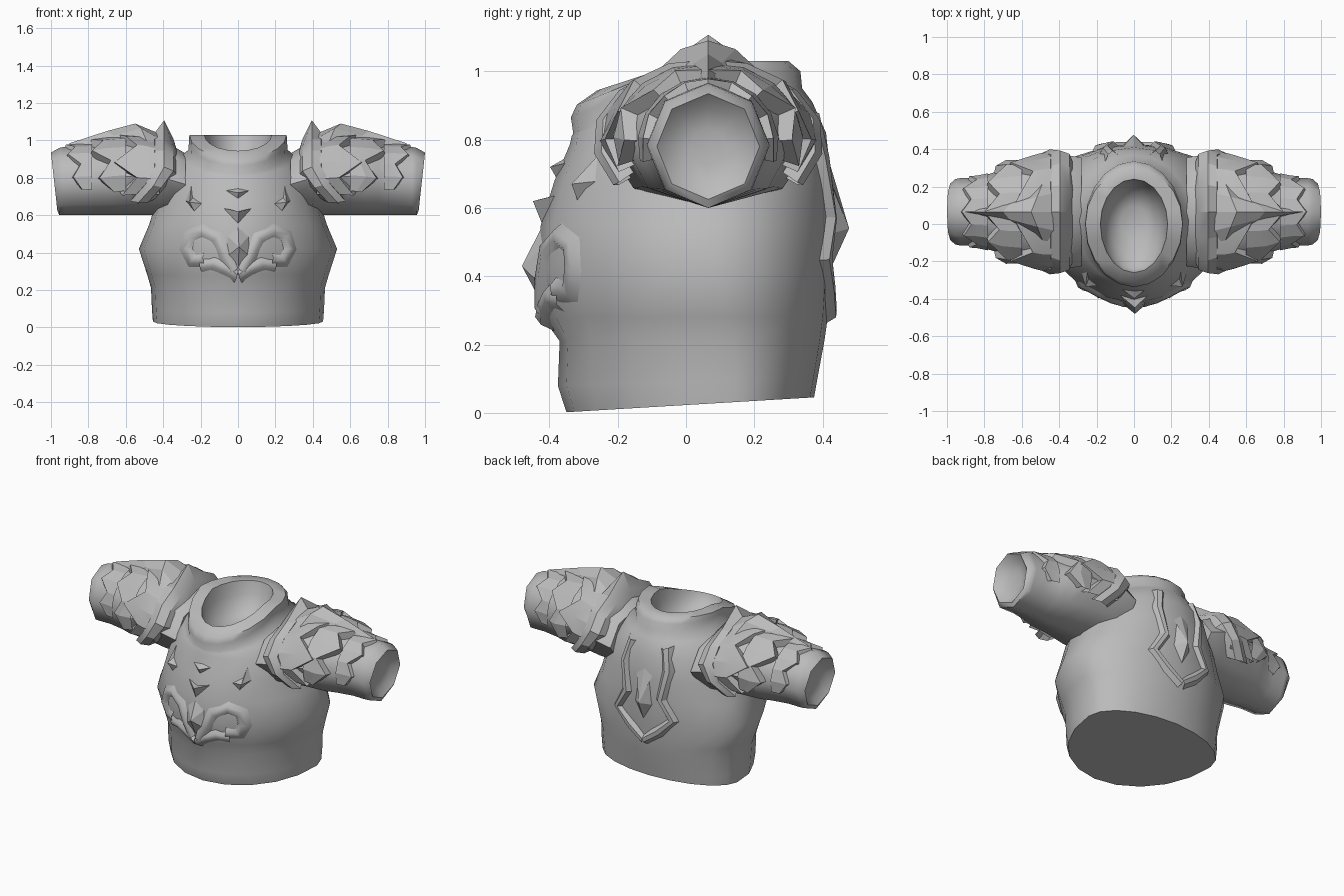
import bpy, bmesh, math
from mathutils import Vector
from mathutils.bvhtree import BVHTree

if "Cube" in bpy.data.objects:
    bpy.data.objects.remove(bpy.data.objects["Cube"])

steel = bpy.data.materials.new("grey_steel")
steel.use_nodes = True
GREY = (0.5, 0.5, 0.5, 1)
steel.diffuse_color = GREY
steel.node_tree.nodes["Principled BSDF"].inputs["Base Color"].default_value = GREY


def build(name, verts, faces, angle=30, flip=False):
    """Make a mesh object with outward normals; flip mirrors it across x."""
    bm = bmesh.new()
    vs = [bm.verts.new((-v[0] if flip else v[0], v[1], v[2])) for v in verts]
    for f in faces:
        bm.faces.new([vs[i] for i in f])
    bmesh.ops.remove_doubles(bm, verts=bm.verts, dist=0.0005)
    bmesh.ops.recalc_face_normals(bm, faces=bm.faces)
    me = bpy.data.meshes.new(name)
    bm.to_mesh(me)
    bm.free()
    me.materials.append(steel)
    ob = bpy.data.objects.new(name, me)
    bpy.context.collection.objects.link(ob)
    bpy.ops.object.select_all(action="DESELECT")
    ob.select_set(True)
    bpy.context.view_layer.objects.active = ob
    bpy.ops.object.shade_smooth_by_angle(angle=math.radians(angle))


def pair(name, verts, faces, angle=30):
    build("left_" + name, verts, faces, angle)
    build("right_" + name, verts, faces, angle, True)


def grid_faces(rows, cols, closed):
    wrap = cols if closed else cols - 1
    return [(r * cols + c, r * cols + (c + 1) % cols,
             (r + 1) * cols + (c + 1) % cols, (r + 1) * cols + c)
            for r in range(rows - 1) for c in range(wrap)]


def loft(rings):
    n = len(rings[0])
    faces = grid_faces(len(rings), n, True)
    faces += [tuple(range(n)), tuple(range((len(rings) - 1) * n, len(rings) * n))]
    return [p for ring in rings for p in ring], faces


# Torso with collar rim and neck hollow:
# height, half width, front, back, front slope, chest prow, widest depth
SEG = 20
torso_rings = []
for z, rx, yf, yb, slope, prow, yc in [
        (.023, .455, -.35, .375, .06, 0, .14), (.09, .46, -.375, .385, .03, 0, .14),
        (.21, .465, -.37, .405, 0, 0, .13), (.28, .485, -.385, .415, 0, .035, .12),
        (.42, .53, -.4, .425, 0, .04, .1), (.55, .475, -.4, .43, 0, .025, .09),
        (.68, .435, -.375, .425, 0, .01, .08), (.82, .38, -.34, .41, .1, 0, .06),
        (.91, .31, -.335, .37, .3, 0, .03), (.95, .265, -.33, .34, .4, 0, 0),
        (1.0, .262, -.337, .335, .4, 0, 0), (1.03, .26, -.32, .3, .4, 0, 0),
        (1.03, .18, -.26, .24, .33, 0, 0), (.95, .165, -.24, .22, .25, 0, 0),
        (.87, .13, -.18, .17, 0, 0, 0), (.83, .07, -.1, .1, 0, 0, 0)]:
    ring = []
    for i in range(SEG):
        a = math.tau * i / SEG
        x = rx * math.cos(a)
        y = yc + math.sin(a) * (yb - yc if math.sin(a) > 0 else yc - yf)
        if y < 0:
            y -= prow * max(0, 1 - abs(x) / .34)
        tilt = slope * (y if z < .1 else min(y, 0))
        ring.append((x, y, z + tilt))
    torso_rings.append(ring)
torso_verts, torso_faces = loft(torso_rings)
build("torso", torso_verts, torso_faces, 50)
tree = BVHTree.FromPolygons(torso_verts, torso_faces)


def on_torso(x, z, side, lift):
    """Point on the front (-1) or back (1) of the torso, raised by lift."""
    hit, normal, _, _ = tree.ray_cast(Vector((x, side * 2, z)), Vector((0, -side, 0)))
    out = Vector((normal.x * .5, side, 0)).normalized()
    return hit + out * lift


def ridge(name, path, width, height, side, angle):
    """Raised bevelled band that follows a path over the torso."""
    verts = []
    for i, (x, z) in enumerate(path):
        a, b = Vector(path[max(i - 1, 0)]), Vector(path[min(i + 1, len(path) - 1)])
        t = (b - a).normalized()
        for off, lift in ((-1, -.01), (-.3, height), (.3, height), (1, -.01)):
            verts.append(on_torso(max(x - t.y * off * width, 0), z + t.x * off * width, side, lift))
    pair(name, verts, grid_faces(len(path), 4, False), angle)


def stud(name, outline, apex, height, side, both=True):
    """Faceted point with a raised apex."""
    verts = [on_torso(x, z, side, -.01) for x, z in outline] + [on_torso(*apex, side, height)]
    n = len(outline)
    faces = [(i, (i + 1) % n, n) for i in range(n)]
    if both:
        pair(name, verts, faces, 5)
    else:
        build(name, verts, faces, 5)


# Chest scrolls, keel and studs
ridge("chest_scroll", [(.02, .3), (.07, .39), (.11, .48), (.19, .52), (.26, .49), (.28, .42),
                       (.245, .355), (.18, .36)], .047, .022, -1, 60)
ridge("chest_chevron", [(0, .27), (.06, .31), (.13, .34), (.2, .33)], .045, .022, -1, 60)
stud("chest_keel", [(0, .23), (.11, .34), (.07, .5), (0, .57), (-.07, .5), (-.11, .34)],
     (0, .43), .042, -1, False)
stud("center_stud", [(0, .54), (.09, .64), (0, .62), (-.09, .64)], (0, .62), .045, -1, False)
stud("upper_stud", [(0, .68), (.08, .735), (0, .75), (-.08, .735)], (0, .72), .03, -1, False)
stud("side_stud", [(.23, .61), (.29, .68), (.25, .78), (.24, .7), (.18, .66)],
     (.25, .67), .04, -1)

# Back frame with flared foot and central arrow
ridge("back_frame", [(.12, .88), (.15, .75), (.12, .57), (.19, .45), (.1, .36), (0, .29)],
      .042, .025, 1, 25)
stud("back_arrow", [(0, .86), (.07, .74), (.045, .72), (.07, .52), (0, .4), (-.07, .52),
                    (-.045, .72), (-.07, .74)], (0, .54), .048, 1, False)

# Sleeve profile: x, half depth, top height
MID_Y, FLOOR = .065, .6
PROFILE = [(.28, .29, .93), (.4, .31, 1), (.55, .27, 1.02), (.68, .25, 1), (.75, .21, .98),
           (.85, .18, .97), (.93, .18, .965), (.955, .175, .96)]


def sleeve_point(x, a, lift=0):
    """Point on the sleeve; a is measured from the top towards the back."""
    ry, top = PROFILE[-1][1:]
    for (x0, r0, t0), (x1, r1, t1) in zip(PROFILE, PROFILE[1:]):
        if x <= x1:
            k = max((x - x0) / (x1 - x0), 0)
            ry, top = r0 + (r1 - r0) * k, t0 + (t1 - t0) * k
            break
    half = (top - FLOOR) / 2
    z = FLOOR + half + (half + lift) * math.cos(a)
    return (x, MID_Y + (ry + lift) * math.sin(a), max(z, FLOOR))


# Sleeve tube ending in a bevelled rim and a shallow hollow
OCT = [math.tau * i / 8 for i in range(8)]
rings = [[sleeve_point(x, a) for a in OCT] for x, _, _ in PROFILE]
MID_Z = .78
for x, lean, size in ((.983, .017, .86), (.95, .01, .65), (.935, 0, .3)):
    rings.append([(x + lean * math.cos(a), MID_Y + (y - MID_Y) * size, MID_Z + (z - MID_Z) * size)
                  for a, (_, y, z) in zip(OCT, rings[len(PROFILE) - 1])])
pair("sleeve", *loft(rings), 50)

# Shoulder flange over the top of the sleeve, swept outward below and peaked on top
ARC = 11
flange = []
for x, lift, peak in ((.32, -.03, 0), (.345, .02, .02), (.395, .03, .08),
                      (.445, .02, .015), (.45, -.03, 0)):
    for i in range(ARC):
        a = math.radians((i - ARC // 2) * 25)
        px, y, z = sleeve_point(x, a, lift)
        flange.append((px + max(.82 - z, 0) * .9, y, z + (peak if i == ARC // 2 else 0)))
pair("shoulder_flange", flange, grid_faces(5, ARC, False), 25)


def plate(name, start, reach, lift, step):
    """Overlapping armour plate over the sleeve with a toothed outer edge."""
    n = len(reach)
    angles = [math.radians((i - (n - 1) / 2) * step) for i in range(n)]
    verts = [sleeve_point(start, a, lift * .5) for a in angles]
    verts += [sleeve_point(start + (x - start) * .6, a, lift * (1 if i % 2 else .7))
              for i, (x, a) in enumerate(zip(reach, angles))]
    verts += [sleeve_point(x, a, lift) for x, a in zip(reach, angles)]
    verts += [sleeve_point(x + .012, a, -.02) for x, a in zip(reach, angles)]
    pair(name, verts, grid_faces(4, n, False), 15)


# Three layers of toothed plates
plate("cuff_plate", .78, [.83, .88, .84, .91, .87, .92, .87, .91, .84, .88, .83], .012, 21)
plate("middle_plate", .6, [.66, .74, .68, .78, .72, .8, .72, .78, .68, .74, .66], .03, 22)
plate("upper_plate", .42, [.62, .54, .66, .54, .6, .66, .6, .54, .66, .54, .62], .03, 23)

# Star-shaped crest along the top of each sleeve
spine = [(.43, 1.04), (.55, 1.09), (.7, 1.05), (.9, .985)]
spread = [(.2, .1), (.15, .08), (.07, .04), (.004, .002)]
crest = []
for (x, z), (wide, narrow) in zip(spine, spread):
    for w, drop in ((-wide, .09), (-narrow, .025), (0, 0), (narrow, .025), (wide, .09)):
        back = .06 * abs(w) / wide if .5 < x < .8 else 0
        crest.append((x - back, MID_Y + w, z - drop))
pair("sleeve_crest", crest, grid_faces(4, 5, False), 15)
